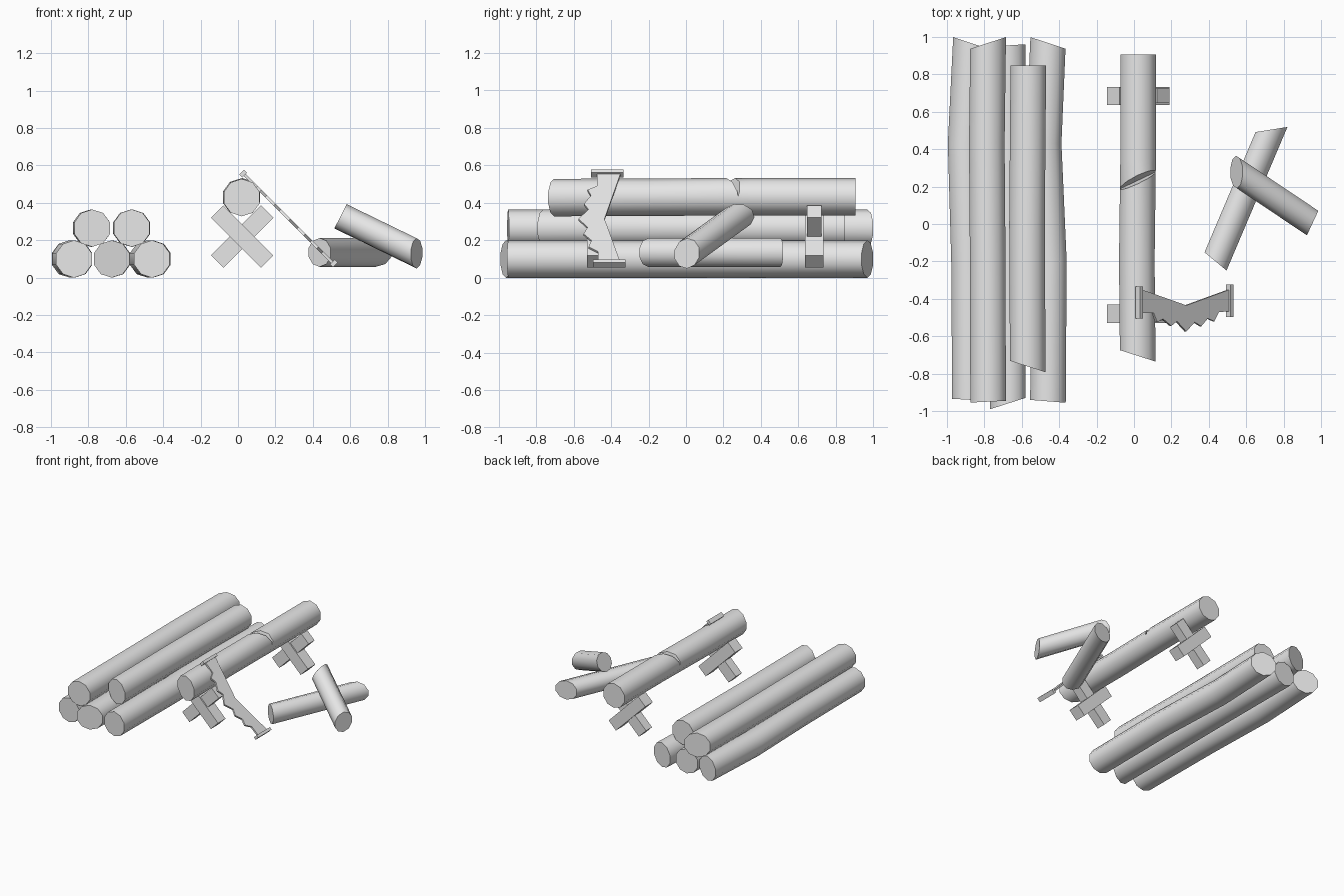
import bpy, bmesh, math
from mathutils import Vector, Matrix

if "Cube" in bpy.data.objects:
    bpy.data.objects.remove(bpy.data.objects["Cube"])

grey = bpy.data.materials.new("plain_grey")
grey.diffuse_color = (0.8, 0.8, 0.8, 1)
grey.use_nodes = True
grey.node_tree.nodes["Principled BSDF"].inputs["Base Color"].default_value = grey.diffuse_color


def finish(name, bm, smooth=False):
    bmesh.ops.recalc_face_normals(bm, faces=bm.faces[:])
    me = bpy.data.meshes.new(name)
    bm.to_mesh(me)
    bm.free()
    me.materials.append(grey)
    ob = bpy.data.objects.new(name, me)
    bpy.context.collection.objects.link(ob)
    if smooth:
        shade(ob)
    return ob


def activate(ob):
    bpy.ops.object.select_all(action='DESELECT')
    ob.select_set(True)
    bpy.context.view_layer.objects.active = ob


def shade(ob):
    activate(ob)
    bpy.ops.object.shade_smooth_by_angle(angle=math.radians(40))


def log(name, path, r, n0=None, n1=None, sides=10):
    """Tube along a path whose end caps are cut by planes n0 and n1."""
    pts = [Vector(p) for p in path]
    bm = bmesh.new()
    rings = []
    for i, p in enumerate(pts):
        a, b = pts[max(i - 1, 0)], pts[min(i + 1, len(pts) - 1)]
        d = (b - a).normalized()
        u = d.cross(Vector((0, 0, 1))).normalized()
        v = u.cross(d)
        n = n0 if i == 0 else n1 if i == len(pts) - 1 else None
        n = Vector(n) if n else d
        ring = []
        for k in range(sides):
            t = math.tau * k / sides
            off = (u * math.sin(t) + v * math.cos(t)) * r
            ring.append(bm.verts.new(p + off - d * (n.dot(off) / n.dot(d))))
        rings.append(ring)
    for A, B in zip(rings, rings[1:]):
        for k in range(sides):
            j = (k + 1) % sides
            bm.faces.new((A[k], A[j], B[j], B[k]))
    bm.faces.new(rings[0])
    bm.faces.new(rings[-1])
    return finish(name, bm, True)


def box(name, centre, size, angle):
    """Box turned about the y axis."""
    bm = bmesh.new()
    bmesh.ops.create_cube(bm, size=1)
    m = (Matrix.Translation(centre) @ Matrix.Rotation(angle, 4, 'Y')
         @ Matrix.Diagonal((*size, 1)))
    bm.transform(m)
    return finish(name, bm)


def prism(name, outline, depth):
    """Outline of 3D points extruded both ways along depth."""
    bm = bmesh.new()
    d = Vector(depth)
    a = [bm.verts.new(Vector(p) - d) for p in outline]
    b = [bm.verts.new(Vector(p) + d) for p in outline]
    bm.faces.new(a)
    bm.faces.new(b)
    for i in range(len(a)):
        j = (i + 1) % len(a)
        bm.faces.new((a[i], a[j], b[j], b[i]))
    return finish(name, bm)


# Stacked logs, gently bent, with slanted ends
log("bottom_log_left", [(-.877, -.94, .1), (-.882, -.2, .1), (-.9, .43, .1), (-.873, .968, .1)],
    .1, (-.06, -1, 0), (.33, 1, 0))
log("bottom_log_middle", [(-.675, -.96, .1), (-.672, .1, .1), (-.675, .955, .1)],
    .1, (.32, -1, 0), (-.06, 1, 0))
log("bottom_log_right", [(-.46, -.948, .1), (-.455, -.2, .1), (-.483, .43, .1), (-.46, .968, .1)],
    .1, (-.08, -1, 0), (.33, 1, 0))
log("top_log_left", [(-.78, -.95, .265), (-.782, -.2, .265), (-.787, .43, .265), (-.78, .968, .265)],
    .1, (.05, -1, 0), (-.33, 1, 0))
log("top_log_right", [(-.568, -.762, .265), (-.572, 0, .265), (-.565, .848, .265)],
    .1, (-.32, -1, 0), (0, 1, 0))

# Log on the stands, with a V notch sawn diagonally across its top
sawn = log("sawn_log", [(.02, -.705, .428), (.015, -.2, .43), (.022, .35, .433), (.022, .905, .433)],
           .1, (-.32, -1, 0), (0, 1, 0))
cutter = prism("notch_cutter", [(.025, .235, .435), (.025, .212, .56), (.025, .272, .56)],
               (.19, .09, 0))
cutter.hide_render = True
mod = sawn.modifiers.new("notch", 'BOOLEAN')
mod.operation = 'DIFFERENCE'
mod.solver = 'EXACT'
mod.object = cutter
activate(sawn)
bpy.ops.object.modifier_apply(modifier=mod.name)
bpy.data.objects.remove(cutter)
shade(sawn)

# Crossed beam stands
for label, y in (("front", -.48), ("back", .685)):
    box(label + "_stand_beam_a", (.0225, y, .22), (.378, .077, .093), -math.pi / 4)
    box(label + "_stand_beam_b", (.0225, y, .22), (.378, .097, .093), math.pi / 4)

# Two short cut pieces
log("short_log_lying", [(.436, -.2, .135), (.735, .505, .135)], .077,
    (-.64, -.77, 0), (-.16, 1, 0))
log("short_log_leaning", [(.955, .005, .13), (.548, .278, .328)], .075,
    (.9, -.42, 0), (-.89, 0, .45))

# Saw blade leaning at 45 degrees: toothed edge, then the bowed back
blade = [(.035, -.475), (.1, -.475), (.12, -.525), (.15, -.507), (.195, -.545), (.225, -.52),
         (.275, -.575), (.32, -.525), (.355, -.547), (.39, -.505), (.425, -.52), (.45, -.47),
         (.508, -.468), (.508, -.35), (.275, -.435), (.035, -.35)]
prism("saw_blade", [(x, y, .585 - x) for x, y in blade], (.005, 0, .005))

# Saw end grips
box("saw_grip_upper", (.028, -.42, .557), (.022, .172, .036), math.pi / 4)
box("saw_grip_lower", (.512, -.41, .076), (.022, .172, .036), math.pi / 4)
